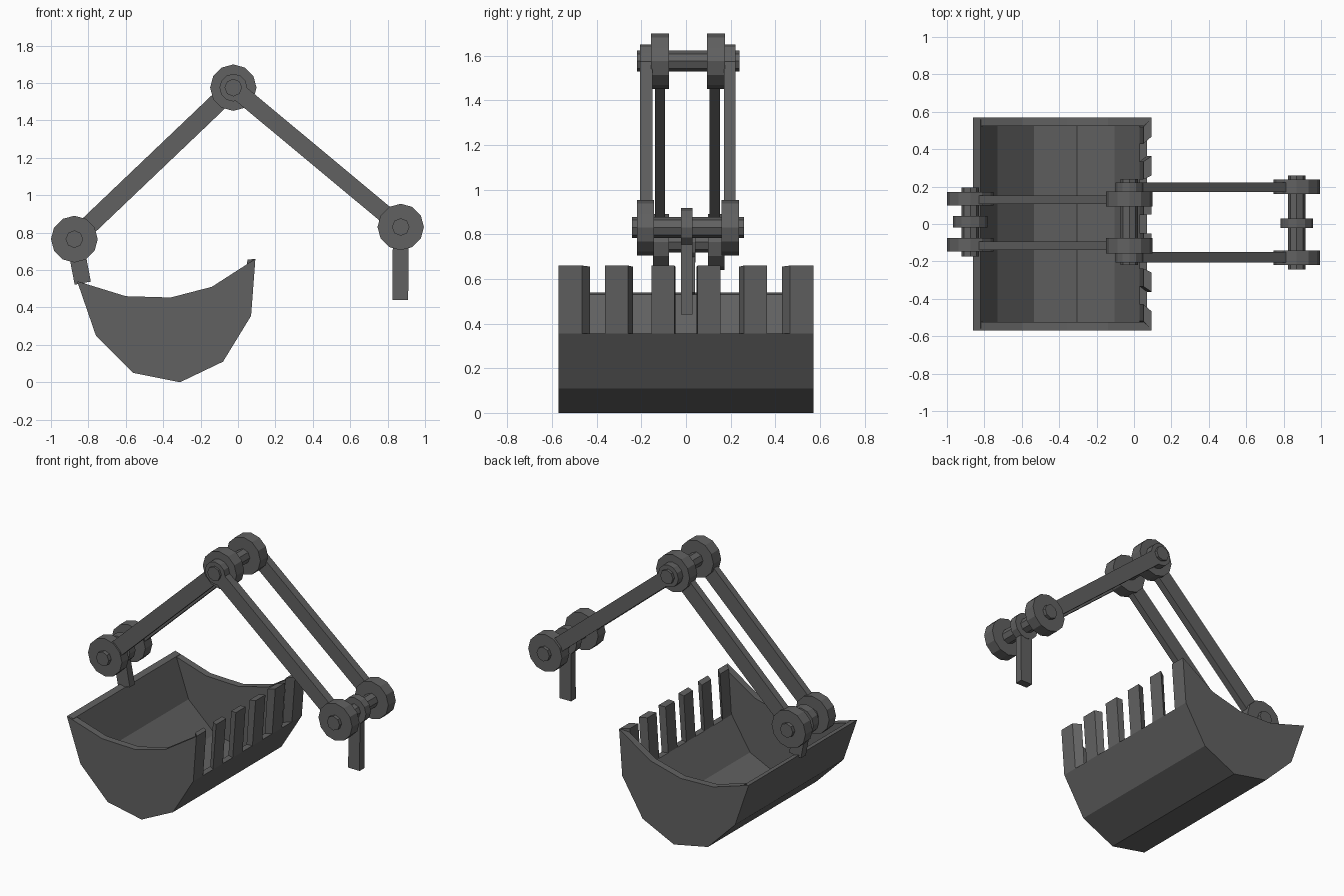
import bpy, bmesh
from math import cos, sin, pi, hypot

if "Cube" in bpy.data.objects:
    bpy.data.objects.remove(bpy.data.objects["Cube"])

MAT = bpy.data.materials.new("dark_grey")
MAT.diffuse_color = (0.12, 0.12, 0.12, 1)
MAT.use_nodes = True
MAT.node_tree.nodes["Principled BSDF"].inputs["Base Color"].default_value = MAT.diffuse_color


def loft(name, front, back):
    """Solid between two matching loops of 3D points."""
    bm = bmesh.new()
    a = [bm.verts.new(p) for p in front]
    b = [bm.verts.new(p) for p in back]
    n = len(a)
    bm.faces.new(a)
    bm.faces.new(b[::-1])
    for i in range(n):
        j = (i + 1) % n
        bm.faces.new((a[j], a[i], b[i], b[j]))
    bmesh.ops.recalc_face_normals(bm, faces=bm.faces)
    me = bpy.data.meshes.new(name)
    bm.to_mesh(me)
    bm.free()
    me.materials.append(MAT)
    ob = bpy.data.objects.new(name, me)
    bpy.context.collection.objects.link(ob)
    return ob


def prism(name, pts, y0, y1):
    """Extrude an x-z profile from y0 to y1."""
    return loft(name, [(x, y0, z) for x, z in pts], [(x, y1, z) for x, z in pts])


def disc(name, c, r, y0, y1, n=12):
    prism(name, [(c[0] + r * cos(2 * pi * i / n), c[1] + r * sin(2 * pi * i / n))
                 for i in range(n)], y0, y1)


def bar(name, p, q, w, y0, y1):
    """Flat bar of width w from p to q in the x-z plane."""
    dx, dz = q[0] - p[0], q[1] - p[1]
    k = w / 2 / hypot(dx, dz)
    nx, nz = -dz * k, dx * k
    prism(name, [(p[0] + nx, p[1] + nz), (q[0] + nx, q[1] + nz),
                 (q[0] - nx, q[1] - nz), (p[0] - nx, p[1] - nz)], y0, y1)


# Bucket shell
outer = [(-0.86, 0.54), (-0.76, 0.25), (-0.56, 0.05), (-0.31, 0.0), (-0.08, 0.11), (0.07, 0.355)]
inner = [(-0.82, 0.53), (-0.73, 0.27), (-0.535, 0.09), (-0.305, 0.045), (-0.105, 0.14), (0.03, 0.355)]
tip_out, tip_in = (0.093, 0.66), (0.05, 0.635)
W = 0.57
prism("bucket_shell", outer + inner[::-1], -W + 0.01, W - 0.01)

# Bucket side plates
rim = [(-0.14, 0.51), (-0.36, 0.453), (-0.6, 0.46)]
for name, s in (("front", -1), ("back", 1)):
    prism("bucket_side_" + name, outer + [tip_out] + rim, s * W, s * (W - 0.047))

# Bucket teeth, narrower towards the inside
step = 2 * W / 11
for i in range(6):
    a = max(-W + 2 * i * step, -W + 0.005)
    b = min(-W + (2 * i + 1) * step, W - 0.005)
    (xo, zo), (xi, zi) = outer[-1], inner[-1]
    k = 0.92
    loft(f"bucket_tooth_{i + 1}",
         [(xo, a, zo), (xo, b, zo), (xi, b * k, zi), (xi, a * k, zi)],
         [(tip_out[0], a, tip_out[1]), (tip_out[0], b, tip_out[1]),
          (tip_in[0], b * k, tip_in[1] + 0.02), (tip_in[0], a * k, tip_in[1] + 0.02)])

# Joint centres: bucket, elbow, base
A, B, C = (-0.875, 0.765), (-0.025, 1.575), (0.87, 0.83)

# Pins
disc("bucket_pin", A, 0.047, -0.175, 0.195, 8)
disc("elbow_pin", B, 0.047, -0.22, 0.24, 8)
disc("base_pin", C, 0.047, -0.242, 0.26, 8)

# Paired discs and arms on both sides
for side, da, db, dc, lower, upper in (
        ("front", (-0.148, -0.076), (-0.157, -0.076), (-0.22, -0.143), (-0.138, -0.094), (-0.206, -0.15)),
        ("back", (0.098, 0.172), (0.094, 0.174), (0.16, 0.238), (0.106, 0.152), (0.17, 0.222))):
    disc("bucket_joint_" + side, A, 0.125, *da)
    disc("elbow_joint_" + side, B, 0.124, *db)
    disc("base_joint_" + side, C, 0.124, *dc)
    bar("bucket_arm_" + side, A, B, 0.1, *lower)
    bar("base_arm_" + side, B, C, 0.092, *upper)
    disc("base_arm_end_" + side, B, 0.074, *upper)

# Centre hubs and hanging tabs
disc("bucket_hub", A, 0.092, -0.018, 0.042)
disc("base_hub", C, 0.087, -0.022, 0.03)
bar("bucket_tab", A, (-0.83, 0.53), 0.088, -0.012, 0.04)
bar("base_tab", C, (0.868, 0.44), 0.084, -0.022, 0.028)
